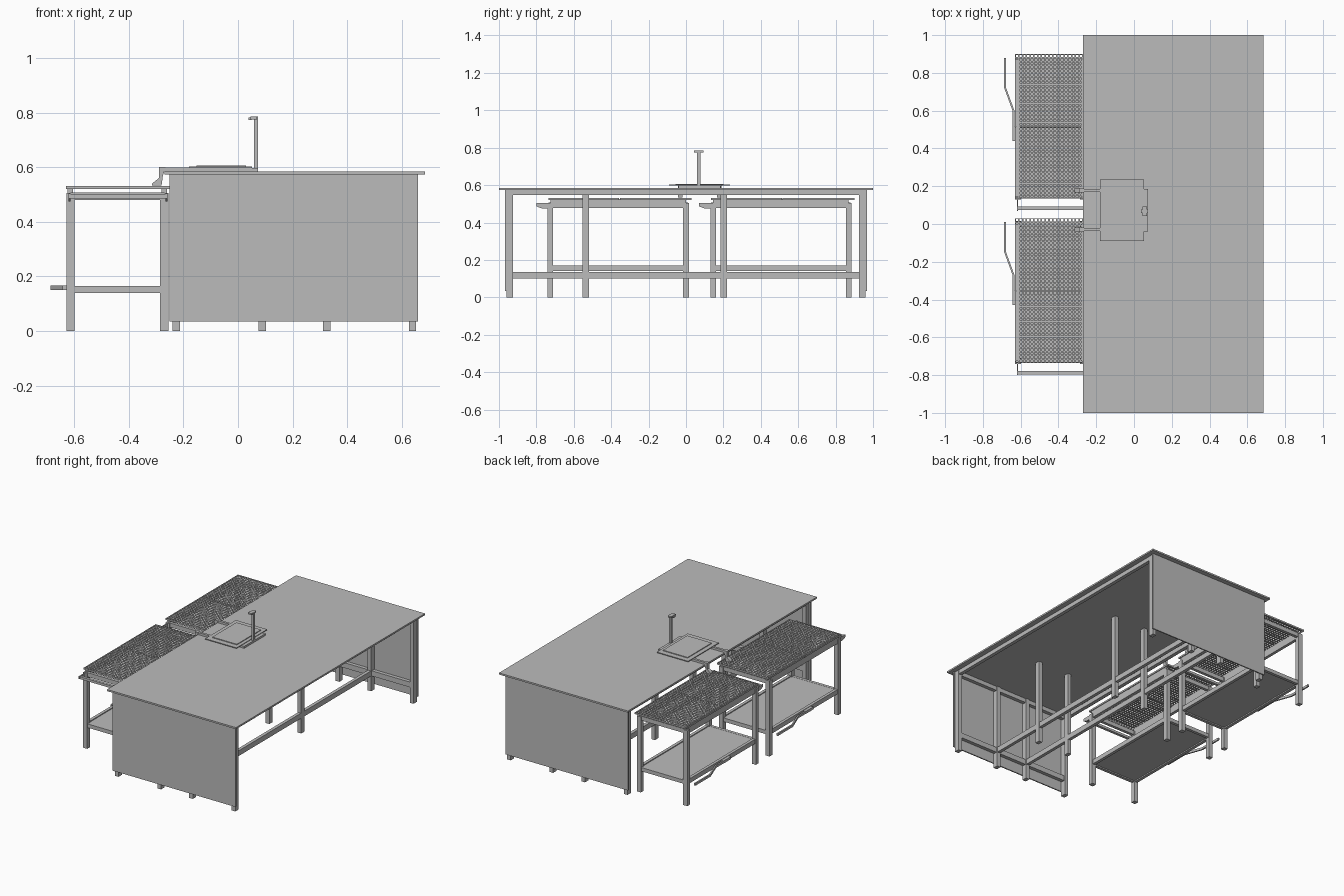
import bpy, bmesh
from mathutils import Matrix

cube = bpy.data.objects.get("Cube")
if cube:
    bpy.data.objects.remove(cube, do_unlink=True)

grey = bpy.data.materials.new("plain grey")
grey.use_nodes = True
grey.diffuse_color = (0.5, 0.5, 0.5, 1)
for node in grey.node_tree.nodes:
    if node.type == 'BSDF_PRINCIPLED':
        node.inputs["Base Color"].default_value = grey.diffuse_color


def finish(name, bm):
    bmesh.ops.recalc_face_normals(bm, faces=bm.faces)
    mesh = bpy.data.meshes.new(name)
    bm.to_mesh(mesh)
    bm.free()
    mesh.materials.append(grey)
    obj = bpy.data.objects.new(name, mesh)
    bpy.context.scene.collection.objects.link(obj)
    return obj


def box(name, xs, ys, zs):
    """Box from its low and high limits on each axis."""
    bm = bmesh.new()
    size = [b - a for a, b in (xs, ys, zs)]
    mid = [(a + b) / 2 for a, b in (xs, ys, zs)]
    bmesh.ops.create_cube(bm, size=1, matrix=Matrix.Translation(mid) @ Matrix.Diagonal((*size, 1)))
    return finish(name, bm)


def span(mid, width):
    return (mid - width / 2, mid + width / 2)


def prism(name, points, axis, low, high):
    """Flat outline pushed out along an axis (0, 1 or 2)."""
    bm = bmesh.new()
    verts = []
    for p in points:
        co = list(p)
        co.insert(axis, low)
        verts.append(bm.verts.new(co))
    face = bm.faces.new(verts)
    out = bmesh.ops.extrude_face_region(bm, geom=[face])
    move = [0, 0, 0]
    move[axis] = high - low
    bmesh.ops.translate(bm, vec=move, verts=[v for v in out["geom"] if isinstance(v, bmesh.types.BMVert)])
    return finish(name, bm)


def perforated(name, x0, x1, y0, y1, z, pitch=0.02):
    """Sheet with a square hole in each cell."""
    nx, ny = round((x1 - x0) / pitch), round((y1 - y0) / pitch)
    bm = bmesh.new()
    place = Matrix.Translation(((x0 + x1) / 2, (y0 + y1) / 2, z)) @ Matrix.Diagonal(((x1 - x0) / 2, (y1 - y0) / 2, 1, 1))
    bmesh.ops.create_grid(bm, x_segments=nx, y_segments=ny, size=1, matrix=place)
    cells = list(bm.faces)
    bmesh.ops.inset_individual(bm, faces=cells, thickness=pitch * 0.3)
    bmesh.ops.delete(bm, geom=cells, context='FACES')
    obj = finish(name, bm)
    solid = obj.modifiers.new("thickness", 'SOLIDIFY')
    solid.thickness = 0.004
    solid.offset = 0
    return obj


# Large table: top, end panels, aprons, legs and stretchers
leg_x = (-0.226, 0.089, 0.325, 0.639)
box("table_top", (-0.27, 0.685), (-1, 1), (0.574, 0.585))
for side, word in ((-1, "front"), (1, "back")):
    box(word + "_panel", (-0.25, 0.66), span(side * 0.965, 0.008), (0.035, 0.574))
    y = side * 0.943
    for x in leg_x:
        box(word + "_leg", span(x, 0.027), span(y, 0.035), (0, 0.574))
    box(word + "_low_rail", (leg_x[0], leg_x[-1]), span(y, 0.024), (0.1, 0.135))
    box(word + "_apron", (leg_x[0], leg_x[-1]), span(y, 0.024), (0.546, 0.574))
for x in (leg_x[0], leg_x[-1]):
    box("long_apron", span(x, 0.024), (-0.94, 0.94), (0.546, 0.574))
for x in leg_x[1:3]:
    box("long_stretcher", span(x, 0.022), (-0.94, 0.94), (0.1, 0.135))
    for y in (-0.537, 0.203):
        box("middle_leg", span(x, 0.027), span(y, 0.035), (0, 0.574))


# Side tables: the same unit twice
def side_table(y):
    west, east = -0.614, -0.27
    south, north = y - 0.725, y
    for x in (west, east):
        for ly in (south, north):
            box("side_leg", span(x, 0.03), span(ly, 0.03), (0, 0.505))
        box("side_long_rail", span(x, 0.02), (south, north), (0.477, 0.526))
        box("shelf_long_rail", span(x, 0.02), (south, north), (0.14, 0.17))
    for ly in (south, north):
        box("side_cross_rail", (west, east), span(ly, 0.02), (0.48, 0.508))
        box("shelf_cross_rail", (west, east), span(ly, 0.02), (0.14, 0.165))
    box("shelf", (west, east), (south, north), (0.148, 0.164))
    # Two perforated trays with folded edges
    x0, x1 = -0.63, -0.25
    for y0, y1 in ((y - 0.735, y - 0.357), (y - 0.353, y + 0.03)):
        perforated("perforated_tray", x0, x1, y0, y1, 0.53)
        for x in (x0, x1 - 0.004):
            box("tray_side_lip", (x, x + 0.004), (y0, y1), (0.521, 0.532))
        for ly in (y0, y1 - 0.004):
            box("tray_end_lip", (x0, x1), (ly, ly + 0.004), (0.521, 0.532))
    # Push bar on two tapered brackets
    bracket = [(y - 0.72, 0.475), (y - 0.77, 0.475), (y - 0.8, 0.486), (y - 0.8, 0.503), (y - 0.72, 0.503)]
    for x in (-0.617, -0.262):
        prism("bar_bracket", bracket, 0, x - 0.003, x + 0.003)
    box("push_bar", (-0.617, -0.262), span(y - 0.787, 0.018), (0.485, 0.501))
    # Bent foot lever beside the shelf
    path = [(-0.638, y - 0.43), (-0.638, y - 0.27), (-0.682, y - 0.15), (-0.682, y + 0.01)]
    outline = [(px - 0.005, py) for px, py in path] + [(px + 0.005, py) for px, py in reversed(path)]
    prism("foot_lever", outline, 2, 0.151, 0.166)
    box("lever_mount", (-0.643, -0.62), (y - 0.43, y - 0.35), (0.15, 0.167))


for offset in (0.0, 0.87):
    side_table(offset)

# Weighing platform with frame, hooked arms and display post
box("platform_rear_base", (0.04, 0.073), (-0.04, 0.185), (0.585, 0.598))
box("platform_plate", (-0.18, 0.052), (-0.09, 0.235), (0.597, 0.602))
box("platform_pan", (-0.152, 0.03), (-0.055, 0.2), (0.602, 0.607))
hook = [(-0.265, 0.6), (-0.29, 0.6), (-0.29, 0.56), (-0.315, 0.54), (-0.315, 0.533), (-0.28, 0.533), (-0.275, 0.57)]
for y in (-0.03, 0.178):
    box("platform_arm", (-0.285, 0.05), span(y, 0.016), (0.585, 0.599))
    prism("arm_hook", hook, 1, y - 0.012, y + 0.012)
box("display_post", (0.058, 0.073), span(0.068, 0.018), (0.585, 0.785))
box("display_head", (0.045, 0.07), span(0.068, 0.05), (0.775, 0.785))
box("display_screen", (0.038, 0.05), span(0.068, 0.02), (0.772, 0.782))
